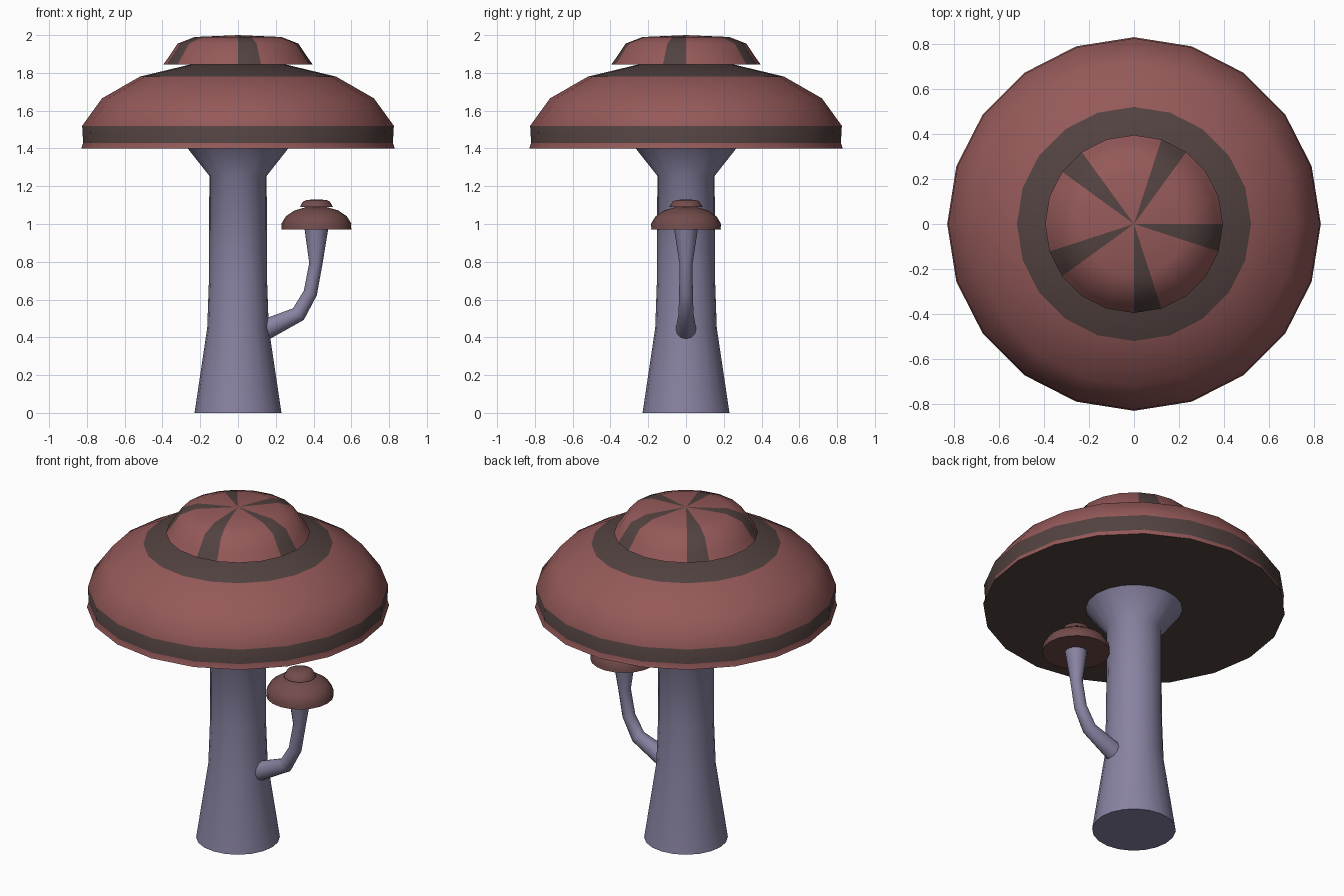
import bpy, bmesh, math
from mathutils import Vector

if "Cube" in bpy.data.objects:
    bpy.data.objects.remove(bpy.data.objects["Cube"])

SIDES = 20


def material(name, rgb):
    m = bpy.data.materials.new(name)
    m.diffuse_color = (*rgb, 1)
    m.use_nodes = True
    m.node_tree.nodes["Principled BSDF"].inputs["Base Color"].default_value = m.diffuse_color
    return m


RED = material("cap_red", (0.30, 0.10, 0.10))
DARK = material("cap_dark", (0.085, 0.055, 0.052))
BROWN = material("small_cap_brown", (0.17, 0.072, 0.07))
STEM = material("stem_lilac", (0.25, 0.225, 0.36))


def skin_rings(name, rings, mats, pick=lambda band, side: 0, angle=40):
    """Join rings of points into a closed, capped surface."""
    bm = bmesh.new()
    loops = [[bm.verts.new(p) for p in ring] for ring in rings]
    n = len(loops[0])
    for b, (lo, hi) in enumerate(zip(loops, loops[1:])):
        for i in range(n):
            j = (i + 1) % n
            bm.faces.new((lo[i], lo[j], hi[j], hi[i])).material_index = pick(b, i)
    bm.faces.new(loops[0][::-1]).material_index = pick(-1, 0)
    # the top closes as a fan so that wedges can be coloured
    tip = bm.verts.new(sum((v.co for v in loops[-1]), Vector()) / n)
    for i in range(n):
        f = bm.faces.new((loops[-1][i], loops[-1][(i + 1) % n], tip))
        f.material_index = pick(len(rings) - 1, i)
    bmesh.ops.recalc_face_normals(bm, faces=bm.faces)
    me = bpy.data.meshes.new(name)
    bm.to_mesh(me)
    bm.free()
    ob = bpy.data.objects.new(name, me)
    bpy.context.collection.objects.link(ob)
    for m in mats:
        me.materials.append(m)
    bpy.ops.object.select_all(action='DESELECT')
    ob.select_set(True)
    bpy.context.view_layer.objects.active = ob
    bpy.ops.object.shade_smooth_by_angle(angle=math.radians(angle))
    return ob


def circle(r, z, x=0.0, n=SIDES):
    return [Vector((x + r * math.cos(2 * math.pi * i / n),
                    r * math.sin(2 * math.pi * i / n), z)) for i in range(n)]


def mushroom_cap(prefix, x, z, sr, sz, mats):
    """Wide cap plus the smaller button on top of it."""
    def rings(profile):
        return [circle(r * sr, z + h * sz, x) for r, h in profile]
    wide = [(0.83, 0), (0.82, 0.03), (0.825, 0.12), (0.72, 0.265),
            (0.52, 0.38), (0.25, 0.445)]
    button = [(0.395, 0.445), (0.37, 0.48), (0.32, 0.555), (0.23, 0.59)]
    skin_rings(prefix + "_cap", rings(wide), mats,
               lambda b, i: 1 if b in (-1, 1, 4) else 0)
    # every fifth-turn a dark stripe
    ob = skin_rings(prefix + "_cap_button", rings(button), mats,
                    lambda b, i: 1 if b == -1 or i % 4 == 3 else 0)
    tip = ob.data.vertices[len(button) * SIDES]
    tip.co.z = z + 0.6 * sz


# main stem
skin_rings("main_stem", [circle(r, z) for r, z in (
    (0.23, 0), (0.163, 0.45), (0.153, 0.73), (0.152, 1.255), (0.27, 1.405))], [STEM])

# main cap
mushroom_cap("main", 0, 1.40, 1, 1, [RED, DARK])

# bent side stem: rings across the path in the xz plane
path = [(0.11, 0.425, 0.058), (0.32, 0.523, 0.040), (0.383, 0.635, 0.036),
        (0.412, 0.79, 0.035), (0.415, 0.975, 0.063)]
pts = [Vector((x, 0, z)) for x, z, r in path]
rings = []
for k, p in enumerate(pts):
    a = (p - pts[k - 1]).normalized() if k else (pts[1] - p).normalized()
    b = (pts[k + 1] - p).normalized() if k < len(pts) - 1 else Vector((0, 0, 1))
    t = (a + b).normalized() if k < len(pts) - 1 else b
    u, v, r = Vector((t.z, 0, -t.x)), Vector((0, 1, 0)), path[k][2]
    stretch = 1 / max(0.7, t.dot(a))
    rings.append([p + u * (r * stretch * math.cos(w)) + v * (r * math.sin(w))
                  for w in (2 * math.pi * i / 12 for i in range(12))])
skin_rings("side_stem", rings, [STEM], angle=60)

# side cap
mushroom_cap("side", 0.415, 0.97, 0.224, 0.267, [BROWN, BROWN])
